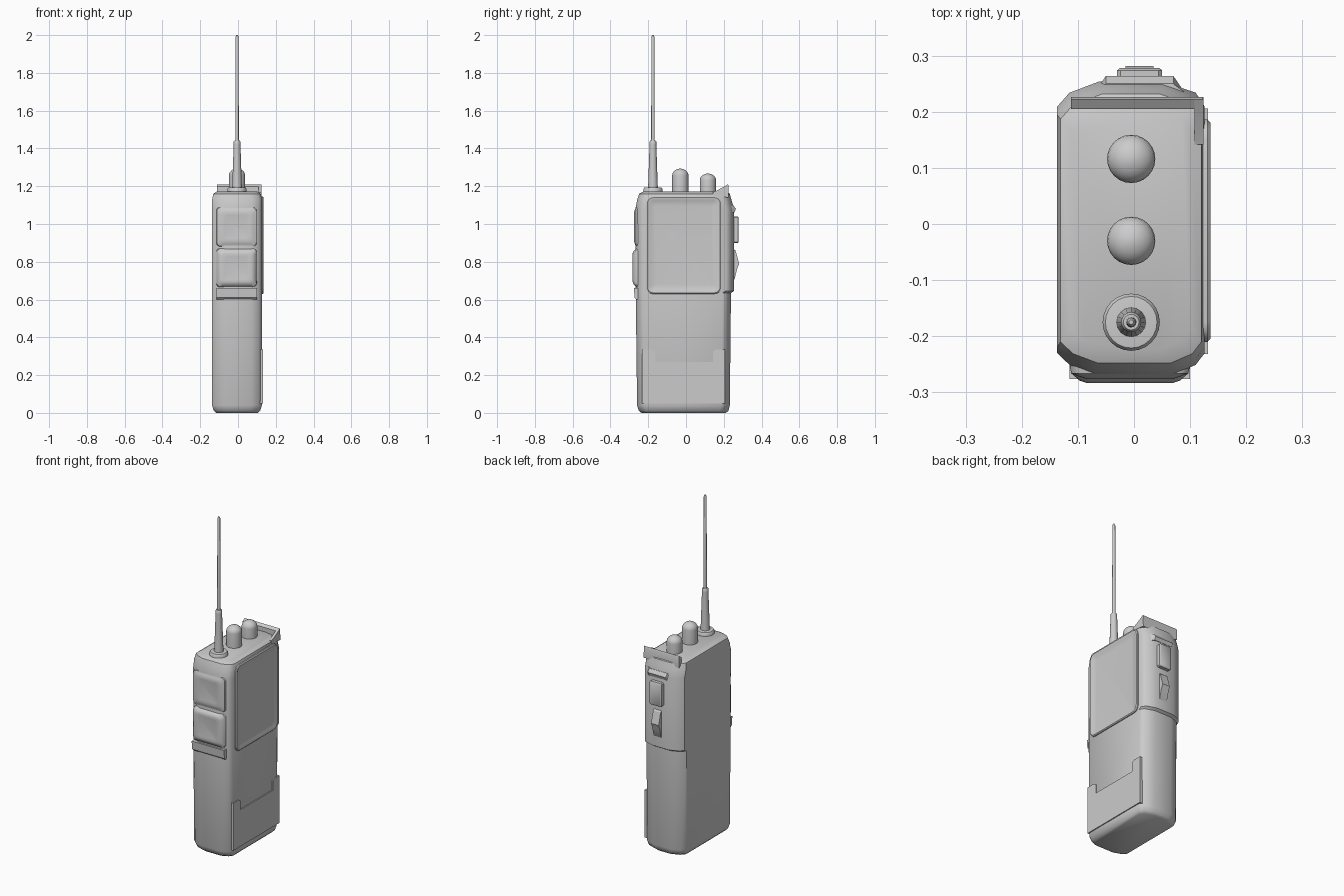
import bpy
import math

if "Cube" in bpy.data.objects:
    bpy.data.objects.remove(bpy.data.objects["Cube"])


def loft(name, rings, angle=40):
    """Skin a list of equal-length point rings and cap both ends."""
    n = len(rings[0])
    verts = [p for r in rings for p in r]
    faces = [(k * n + i, k * n + (i + 1) % n, (k + 1) * n + (i + 1) % n, (k + 1) * n + i)
             for k in range(len(rings) - 1) for i in range(n)]
    faces += [tuple(reversed(range(n))), tuple(range(len(verts) - n, len(verts)))]
    me = bpy.data.meshes.new(name)
    me.from_pydata(verts, [], faces)
    ob = bpy.data.objects.new(name, me)
    bpy.context.collection.objects.link(ob)
    bpy.ops.object.select_all(action='DESELECT')
    ob.select_set(True)
    bpy.context.view_layer.objects.active = ob
    bpy.ops.object.mode_set(mode='EDIT')
    bpy.ops.mesh.select_all(action='SELECT')
    bpy.ops.mesh.normals_make_consistent(inside=False)
    bpy.ops.object.mode_set(mode='OBJECT')
    bpy.ops.object.shade_smooth_by_angle(angle=math.radians(angle))
    return ob


def lathe(name, x, y, prof, n=24):
    return loft(name, [[(x + r * math.cos(2 * math.pi * i / n),
                         y + r * math.sin(2 * math.pi * i / n), z)
                        for i in range(n)] for r, z in prof])


def prism_x(name, prof, x0, x1, taper=0):
    """Extrude a (y, z) profile along x."""
    return loft(name, [[(x, y, z) for y, z in prof] for x in (x0, x1)], 30)


def round_rect(a0, a1, b0, b1, r, seg=4):
    out = []
    for ca, cb, s in ((a1 - r, b1 - r, 0), (a0 + r, b1 - r, 1), (a0 + r, b0 + r, 2), (a1 - r, b0 + r, 3)):
        for i in range(seg + 1):
            t = math.pi / 2 * (s + i / seg)
            out.append((ca + r * math.cos(t), cb + r * math.sin(t)))
    return out


def body_ring(z, yf, yb, d=0):
    """Rounded-corner plan section; d draws the sides in."""
    l, r = -0.137 + d, 0.126 - d
    return [(l, yf + .038, z), (l + .022, yf + .017, z), (l + .067, yf, z),
            (r - .055, yf, z), (r - .016, yf + .017, z), (r, yf + .038, z),
            (r, yb - .045, z), (r - .016, yb - .02, z), (r - .075, yb, z),
            (l + .075, yb, z), (l + .022, yb - .02, z), (l, yb - .045, z)]


# Body: battery below, radio housing with a small overhang above
loft("body", [body_ring(*s) for s in (
    (0, -.236, .212, .02), (.012, -.25, .225, .008), (.04, -.259, .232),
    (.635, -.266, .238), (.645, -.266, .254), (1.08, -.268, .254),
    (1.13, -.258, .240), (1.16, -.248, .232, .006), (1.172, -.225, .21, .025))])

# Speaker panel with raised rim
loft("speaker_panel", [[(x, y, z) for y, z in round_rect(-.21 + d, .186 - d, .63 + d, 1.145 - d, .035 - d * .6)]
                       for x, d in ((.11, 0), (.131, 0), (.136, .005), (.136, .012), (.131, .022), (.129, .05))])

# Battery door with the notch in its upper edge
prism_x("battery_door", [(-.232, .05), (.206, .05), (.206, .335), (.158, .335), (.142, .325),
                         (.142, .27), (-.163, .27), (-.163, .325), (-.18, .335), (-.232, .335)],
        .11, .132)

# Battery latch wedge on the front
prism_x("battery_latch", [(-.276, .66), (-.272, .61), (-.262, .6), (-.24, .6), (-.24, .66)], -.115, .1)


# Front push-to-talk pads
def pad(name, z0, z1, y):
    loft(name, [[(x, yy, z) for x, z in round_rect(-.115 + d, .1 - d, z0 + d, z1 - d, .02)]
                for yy, d in ((-.25, 0), (-.266, .003), (y + .004, .018), (y, .03), (y + .003, .045))])


pad("upper_pad", .88, 1.09, -.276)
pad("lower_pad", .665, .872, -.283)

# Back button, lever and ridge
loft("back_button", [[(x, y, z) for x, z in round_rect(-.03 + d, .05 - d, .9 + d, 1.04 - d, .006, 1)]
                     for y, d in ((.24, 0), (.274, 0), (.278, .005))])
prism_x("back_lever", [(.24, .69), (.258, .71), (.27, .76), (.282, .79), (.276, .81),
                       (.262, .86), (.24, .88)], -.015, .035)
loft("back_ridge", [[(-.07, .235, z0), (.09, .235, z0), (.07, y, z0), (-.05, y, z0)]
                    for z0, y in ((1.06, .256), (1.08, .264), (1.1, .25))])

# Raised guard around the top back corner
prism_x("guard_back", [(.205, 1.15), (.205, 1.198), (.222, 1.21), (.226, 1.2), (.226, 1.14)], -.112, .122)
prism_x("guard_side", [(.142, 1.15), (.142, 1.168), (.165, 1.178), (.205, 1.2), (.222, 1.21),
                       (.226, 1.14)], .108, .124)

# Knobs
for name, y, top in (("volume_knob", -.03, 1.293), ("channel_knob", .116, 1.267)):
    dome = [(.043 * math.cos(t), top - .036 + .036 * math.sin(t))
            for t in [math.pi / 2 * i / 6 for i in range(6)]]
    lathe(name, -.005, y, [(.043, 1.16)] + dome + [(.004, top)])

# Antenna
lathe("antenna_base", -.005, -.175, [(.051, 1.16), (.051, 1.185), (.046, 1.192), (.028, 1.194)])
lathe("antenna_sleeve", -.005, -.175, [(.027, 1.18), (.025, 1.21), (.018, 1.42), (.018, 1.436), (.014, 1.442)], 16)
lathe("antenna_whip", -.005, -.175, [(.0095, 1.43), (.008, 1.99), (.004, 2.0)], 12)
